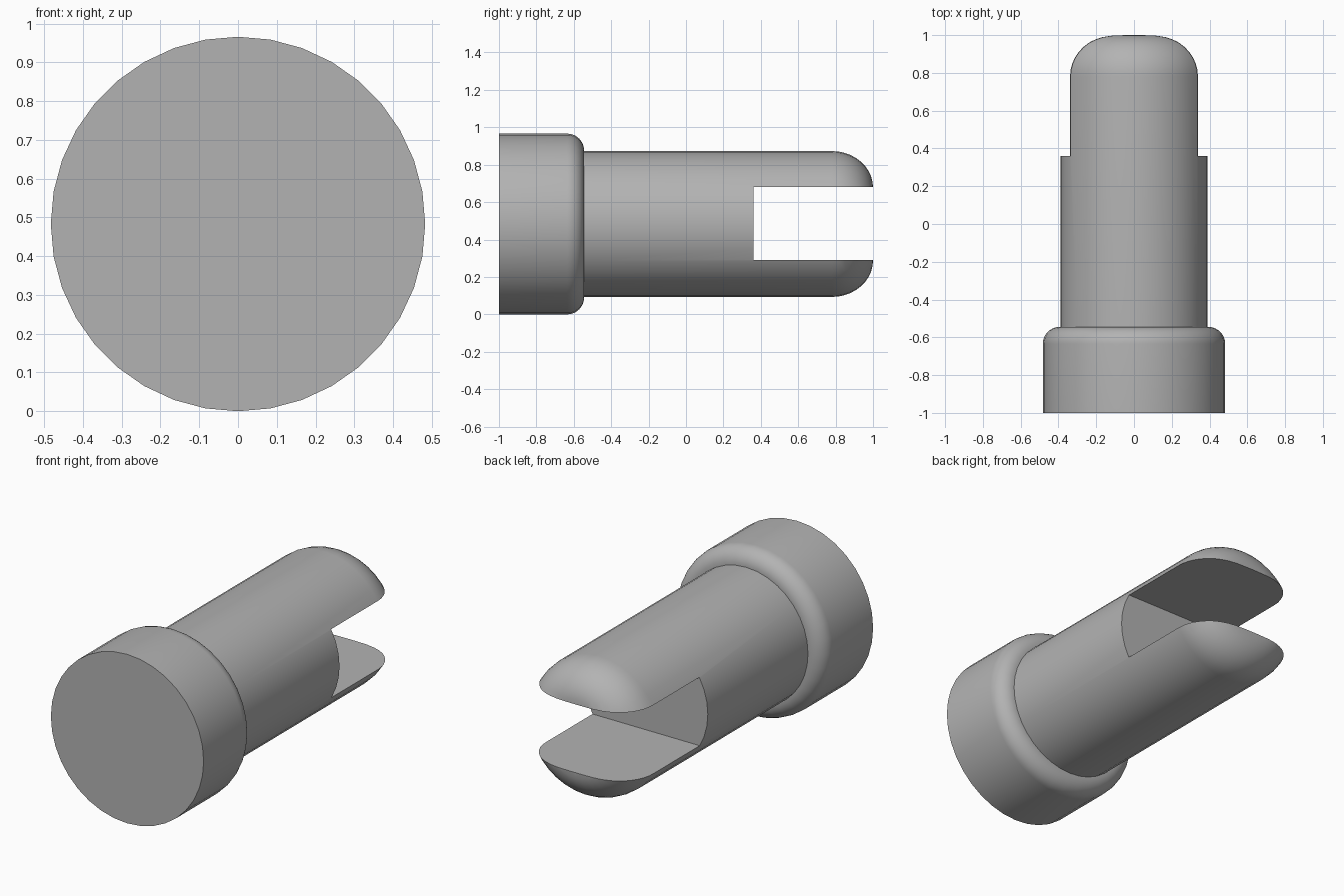
import bpy, bmesh
from math import sin, cos, pi, radians

cube = bpy.data.objects.get("Cube")
if cube:
    bpy.data.objects.remove(cube, do_unlink=True)

SIDES = 36
AXIS_Z = 0.483

grey = bpy.data.materials.new("plain grey")
grey.use_nodes = True
colour = (0.45, 0.45, 0.45, 1)
grey.diffuse_color = colour
grey.node_tree.nodes["Principled BSDF"].inputs["Base Color"].default_value = colour


def quarter(y, r, dy, dr, steps=10):
    """Rounded corner from the side wall to the end face."""
    return [(y + dy * sin(i * pi / 2 / steps), r + dr * cos(i * pi / 2 / steps))
            for i in range(steps + 1)]


def revolve(name, profile):
    """Spin a (y, radius) profile about the long axis, with flat end caps."""
    bm = bmesh.new()
    rings = []
    for y, r in profile:
        angles = [2 * pi * i / SIDES for i in range(SIDES)]
        rings.append([bm.verts.new((r * sin(a), y, AXIS_Z + r * cos(a))) for a in angles])
    for a, b in zip(rings, rings[1:]):
        for i in range(SIDES):
            j = (i + 1) % SIDES
            bm.faces.new((a[i], a[j], b[j], b[i]))
    bm.faces.new(rings[0])
    bm.faces.new(rings[-1])
    bmesh.ops.recalc_face_normals(bm, faces=bm.faces)
    mesh = bpy.data.meshes.new(name)
    bm.to_mesh(mesh)
    bm.free()
    mesh.materials.append(grey)
    obj = bpy.data.objects.new(name, mesh)
    bpy.context.collection.objects.link(obj)
    return obj


# Wide head with a rounded shoulder, stepping down to the shaft with a rounded tip
head = [(-1, 0.483)] + quarter(-0.635, 0.393, 0.09, 0.09)
shaft = [(-0.545, 0.39)] + quarter(0.78, 0.195, 0.22, 0.195)
pin = revolve("slotted_pin", head + shaft)

# Slot through the tip
bpy.ops.mesh.primitive_cube_add(size=1, location=(0, 0.86, AXIS_Z + 0.002))
cutter = bpy.context.object
cutter.name = "slot_cutter"
cutter.scale = (2, 1, 0.39)
cutter.hide_render = True

bpy.ops.object.select_all(action="DESELECT")
pin.select_set(True)
bpy.context.view_layer.objects.active = pin
slot = pin.modifiers.new("slot", "BOOLEAN")
slot.operation = "DIFFERENCE"
slot.solver = "EXACT"
slot.object = cutter
bpy.ops.object.modifier_apply(modifier=slot.name)
bpy.data.objects.remove(cutter, do_unlink=True)

bpy.ops.object.shade_smooth_by_angle(angle=radians(30))
